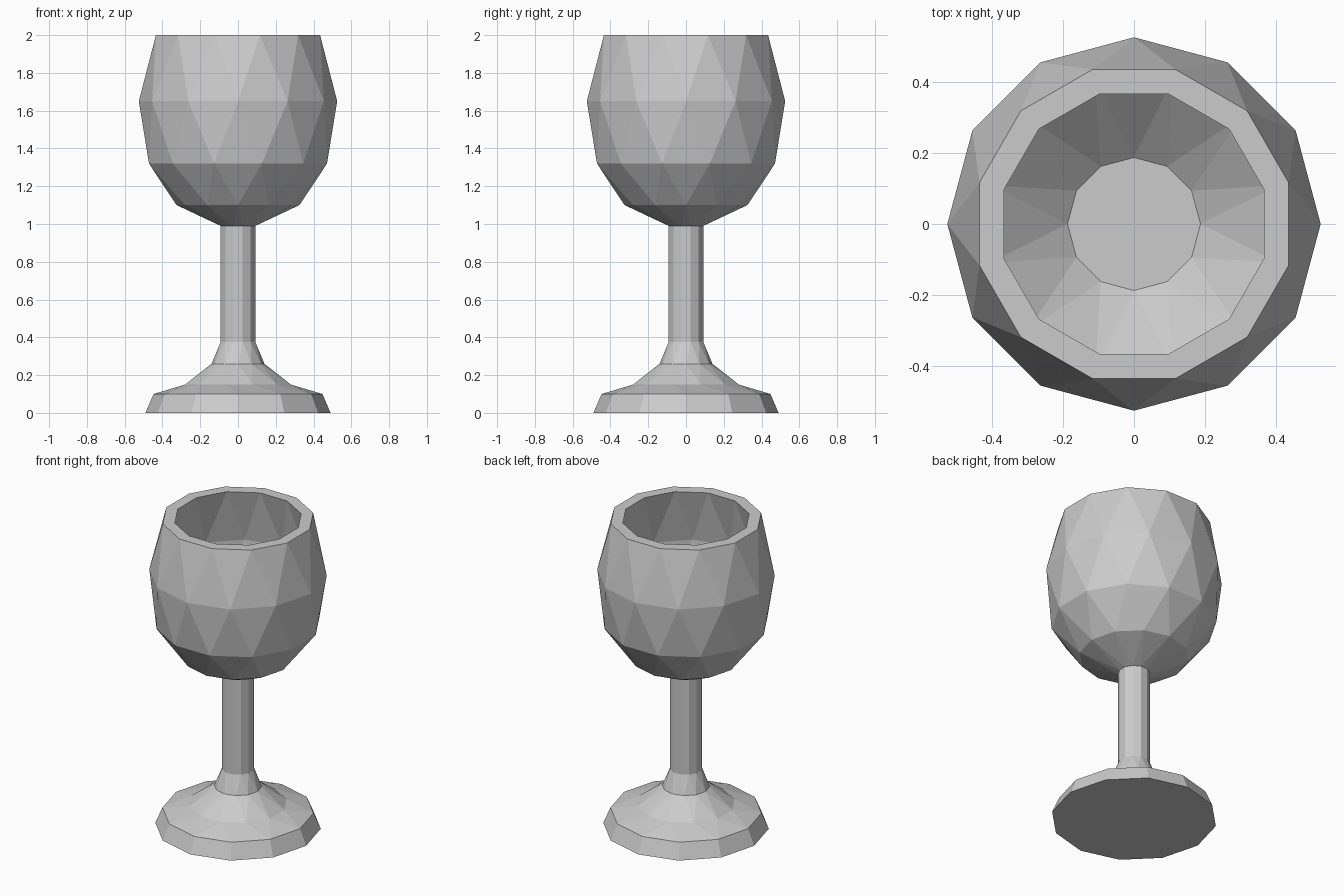
import bpy, bmesh, math

if "Cube" in bpy.data.objects:
    bpy.data.objects.remove(bpy.data.objects["Cube"])

SIDES = 12

# Profile from foot to rim and down the inside: radius, height, half-step twist
profile = [
    # foot
    (0.49, 0.00, 0), (0.447, 0.10, 0), (0.29, 0.15, 1), (0.14, 0.26, 0),
    # stem
    (0.095, 0.375, 1), (0.095, 0.99, 1),
    # outside of bowl
    (0.325, 1.10, 0), (0.488, 1.32, 1), (0.525, 1.65, 0), (0.45, 2.00, 1),
    # inside of bowl
    (0.378, 2.00, 1), (0.455, 1.65, 0), (0.42, 1.35, 1), (0.187, 1.15, 0),
]


def add_ring(bm, r, z, twist):
    step = 2 * math.pi / SIDES
    return [bm.verts.new((r * math.cos((i + twist / 2) * step),
                          r * math.sin((i + twist / 2) * step), z))
            for i in range(SIDES)]


def bridge(bm, a, b, ta, tb):
    """Quads between aligned rings, triangles between staggered rings."""
    for i in range(SIDES):
        j = (i + 1) % SIDES
        if ta == tb:
            bm.faces.new((a[i], a[j], b[j], b[i]))
        elif ta == 0:
            bm.faces.new((a[i], a[j], b[i]))
            bm.faces.new((a[j], b[j], b[i]))
        else:
            bm.faces.new((a[i], b[j], b[i]))
            bm.faces.new((a[i], a[j], b[j]))


bm = bmesh.new()
rings = [add_ring(bm, *p) for p in profile]
for k in range(len(rings) - 1):
    bridge(bm, rings[k], rings[k + 1], profile[k][2], profile[k + 1][2])

# Underside of foot and floor of bowl
bm.faces.new(rings[0][::-1])
bm.faces.new(rings[-1])
bmesh.ops.recalc_face_normals(bm, faces=bm.faces)

mesh = bpy.data.meshes.new("goblet")
bm.to_mesh(mesh)
bm.free()
bpy.context.collection.objects.link(bpy.data.objects.new("goblet", mesh))
